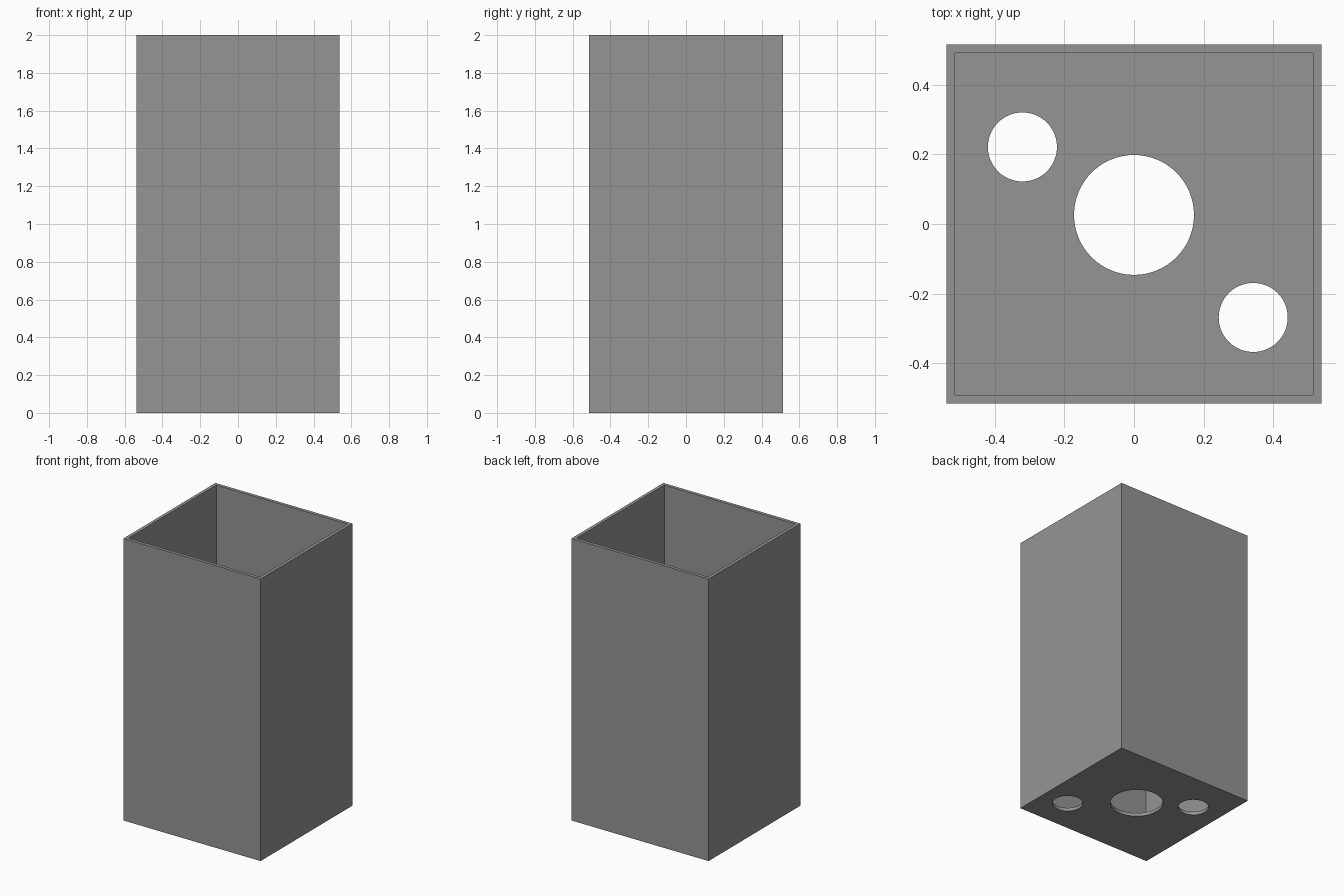
import bpy, bmesh

if "Cube" in bpy.data.objects:
    bpy.data.objects.remove(bpy.data.objects["Cube"])

W, D, H = 1.075, 1.029, 2.0   # outer size
T = 0.0235                    # wall and floor thickness

grey = bpy.data.materials.new("mid grey")
grey.diffuse_color = (0.3, 0.3, 0.3, 1)
grey.use_nodes = True
grey.node_tree.nodes["Principled BSDF"].inputs["Base Color"].default_value = grey.diffuse_color

# Open-topped box: inset the top face and push it down to the floor
bm = bmesh.new()
bmesh.ops.create_cube(bm, size=1)
for v in bm.verts:
    v.co.x *= W
    v.co.y *= D
    v.co.z = (v.co.z + 0.5) * H
top = max(bm.faces, key=lambda f: f.calc_center_median().z)
bmesh.ops.inset_region(bm, faces=[top], thickness=T, use_even_offset=True)
inner = bmesh.ops.extrude_discrete_faces(bm, faces=[top])["faces"][0]
for v in inner.verts:
    v.co.z = T
bmesh.ops.recalc_face_normals(bm, faces=bm.faces)
mesh = bpy.data.meshes.new("box_body")
bm.to_mesh(mesh)
bm.free()
mesh.materials.append(grey)
body = bpy.data.objects.new("box_body", mesh)
bpy.context.collection.objects.link(body)

# Round holes through the floor: x, y, radius
holes = [(0, 0.026, 0.172), (-0.32, 0.221, 0.099), (0.342, -0.268, 0.099)]
cutters = []
for x, y, r in holes:
    bpy.ops.mesh.primitive_cylinder_add(vertices=64, radius=r, depth=0.2, location=(x, y, 0))
    cutter = bpy.context.object
    cutter.name = "hole_cutter"
    cutter.hide_render = True
    cutter.data.materials.append(grey)
    cutters.append(cutter)
    mod = body.modifiers.new("floor_hole", 'BOOLEAN')
    mod.operation = 'DIFFERENCE'
    mod.solver = 'EXACT'
    mod.object = cutter

# Apply the cuts, remove the cutters, smooth the hole rims only
bpy.ops.object.select_all(action='DESELECT')
body.select_set(True)
bpy.context.view_layer.objects.active = body
for mod in list(body.modifiers):
    bpy.ops.object.modifier_apply(modifier=mod.name)
for cutter in cutters:
    bpy.data.objects.remove(cutter)
bpy.ops.object.shade_smooth_by_angle(angle=0.5)
